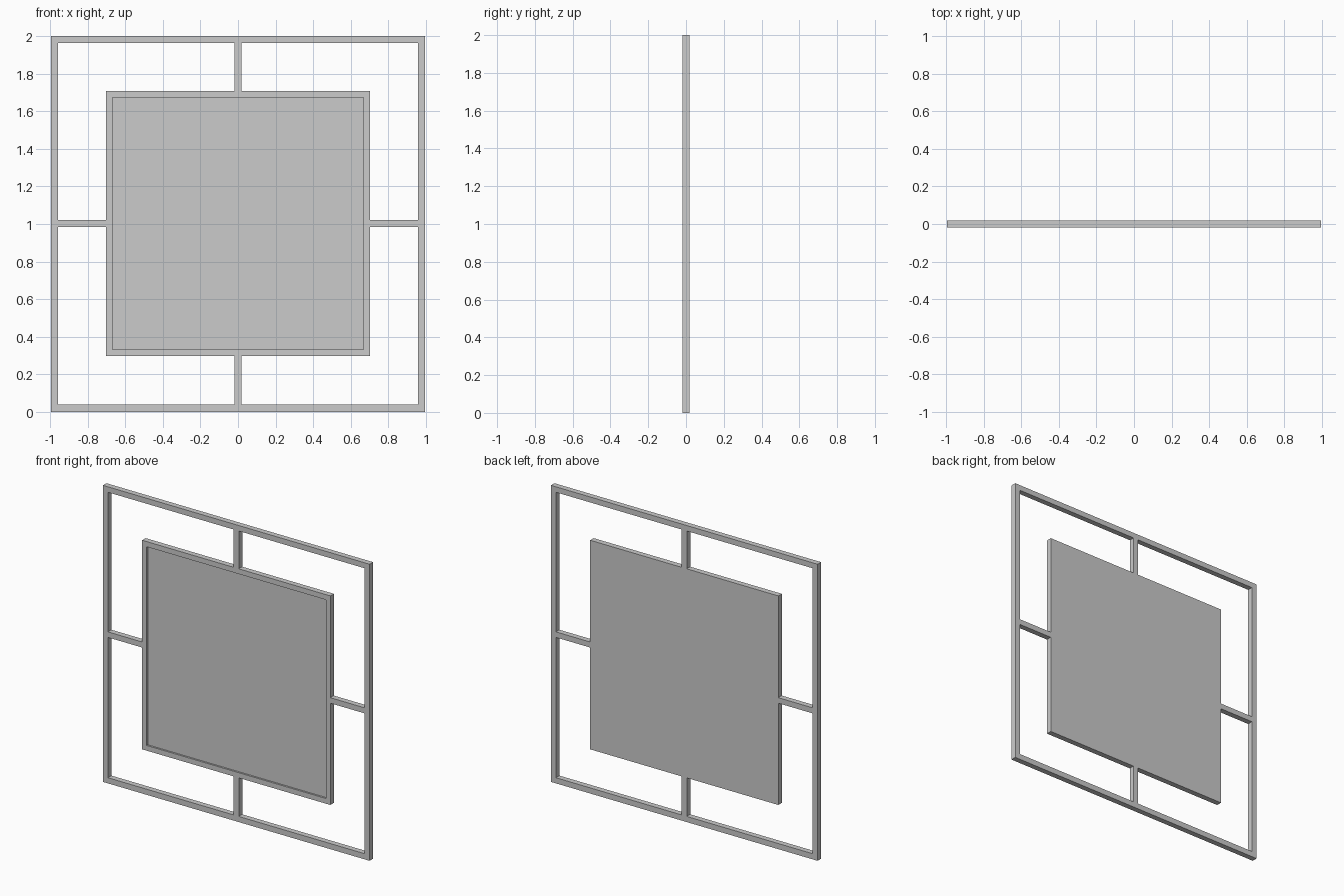
import bpy, bmesh

if "Cube" in bpy.data.objects:
    bpy.data.objects.remove(bpy.data.objects["Cube"])

T = 0.0187          # half thickness of every bar
ZC = 1.003          # height of the panel centre


def add_object(name, bm):
    bmesh.ops.recalc_face_normals(bm, faces=bm.faces)
    me = bpy.data.meshes.new(name)
    bm.to_mesh(me)
    bm.free()
    ob = bpy.data.objects.new(name, me)
    bpy.context.collection.objects.link(ob)
    return ob


def box(name, x0, x1, z0, z1, y0=-T, y1=T):
    bm = bmesh.new()
    bmesh.ops.create_cube(bm, size=1)
    for v in bm.verts:
        v.co.x = x1 if v.co.x > 0 else x0
        v.co.y = y1 if v.co.y > 0 else y0
        v.co.z = z1 if v.co.z > 0 else z0
    return add_object(name, bm)


def ring(bm, hx, z0, z1, y):
    return [bm.verts.new((x, y, z)) for x, z in
            ((-hx, z0), (hx, z0), (hx, z1), (-hx, z1))]


def bridge(bm, a, b):
    for i in range(4):
        j = (i + 1) % 4
        bm.faces.new((a[i], a[j], b[j], b[i]))


# outer square frame
bm = bmesh.new()
loops = [ring(bm, 0.995, 0, 2, -T), ring(bm, 0.995, 0, 2, T),
         ring(bm, 0.957, 0.038, 1.963, T), ring(bm, 0.957, 0.038, 1.963, -T)]
for i in range(4):
    bridge(bm, loops[i], loops[(i + 1) % 4])
add_object("outer_frame", bm)

# inner panel: flat back, raised rim around a shallow recess on the front
bm = bmesh.new()
loops = [ring(bm, 0.702, ZC - 0.705, ZC + 0.705, T),
         ring(bm, 0.702, ZC - 0.705, ZC + 0.705, -T),
         ring(bm, 0.668, ZC - 0.67, ZC + 0.67, -T),
         ring(bm, 0.668, ZC - 0.67, ZC + 0.67, -T + 0.012)]
for a, b in zip(loops, loops[1:]):
    bridge(bm, a, b)
bm.faces.new(loops[0])
bm.faces.new(loops[-1])
add_object("inner_panel", bm)

# four short connecting bars
for side, s in (("left", -1), ("right", 1)):
    xs = sorted((s * 0.702, s * 0.957))
    box(side + "_connector", xs[0], xs[1], ZC - T, ZC + T)
box("bottom_connector", -T, T, 0.038, ZC - 0.705)
box("top_connector", -T, T, ZC + 0.705, 1.963)
